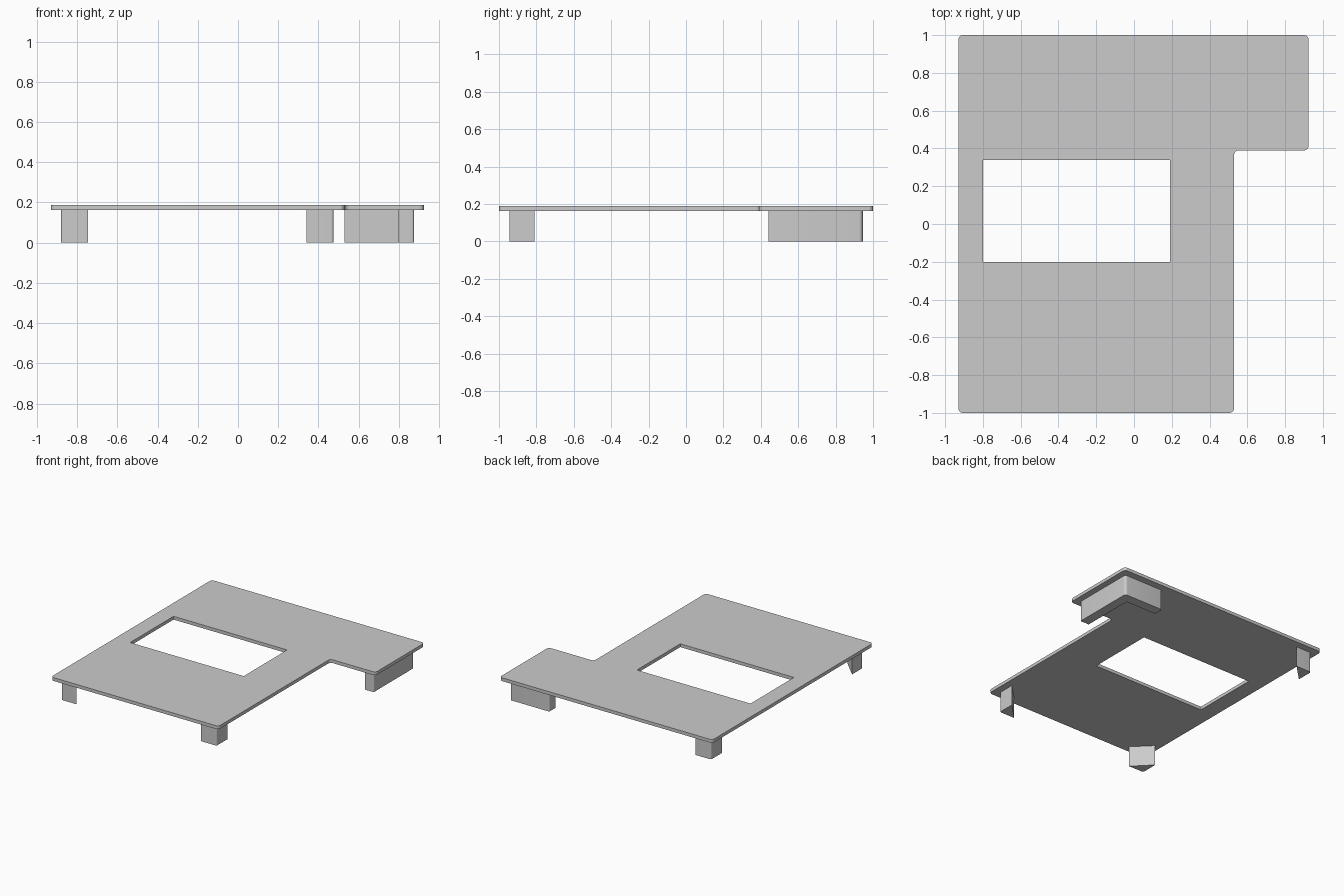
import bpy, bmesh, math
from mathutils import Vector

cube = bpy.data.objects.get("Cube")
if cube:
    bpy.data.objects.remove(cube)

PLATE_BOTTOM, PLATE_TOP = 0.162, 0.188

grey = bpy.data.materials.new("plain_grey")
grey.use_nodes = True
colour = (0.6, 0.6, 0.6, 1)
grey.diffuse_color = colour
grey.node_tree.nodes["Principled BSDF"].inputs["Base Color"].default_value = colour


def rounded(points, radii, steps=6):
    """Replace each corner of an outline by an arc of the given radius."""
    outline = []
    for i, (p, r) in enumerate(zip(points, radii)):
        p = Vector(p)
        if r == 0:
            outline.append(p)
            continue
        a = (Vector(points[i - 1]) - p).normalized()
        b = (Vector(points[(i + 1) % len(points)]) - p).normalized()
        half = a.angle(b) / 2
        centre = p + (a + b).normalized() * r / math.sin(half)
        start = p + a * r / math.tan(half) - centre
        end = p + b * r / math.tan(half) - centre
        for k in range(steps + 1):
            outline.append(centre + start.lerp(end, k / steps).normalized() * r)
    return outline


def extrude(name, loops, bottom, top):
    """Fill the outlines (later ones are holes) and extrude them upward."""
    bm = bmesh.new()
    edges = []
    for loop in loops:
        verts = [bm.verts.new((p[0], p[1], bottom)) for p in loop]
        edges += [bm.edges.new((v, verts[i - 1])) for i, v in enumerate(verts)]
    bmesh.ops.triangle_fill(bm, edges=edges, use_beauty=True)
    result = bmesh.ops.extrude_face_region(bm, geom=bm.faces[:], use_keep_orig=True)
    moved = [g for g in result["geom"] if isinstance(g, bmesh.types.BMVert)]
    bmesh.ops.translate(bm, vec=(0, 0, top - bottom), verts=moved)
    bmesh.ops.recalc_face_normals(bm, faces=bm.faces[:])
    mesh = bpy.data.meshes.new(name)
    bm.to_mesh(mesh)
    bm.free()
    mesh.materials.append(grey)
    obj = bpy.data.objects.new(name, mesh)
    bpy.context.collection.objects.link(obj)
    bpy.ops.object.select_all(action="DESELECT")
    obj.select_set(True)
    bpy.context.view_layer.objects.active = obj
    bpy.ops.object.shade_smooth_by_angle(angle=math.radians(30))


# Plate with a side wing and a rectangular window
left, right, wing, notch = -0.93, 0.53, 0.925, 0.39
plate = [(left, -1), (right, -1), (right, notch), (wing, notch), (wing, 1), (left, 1)]
window = [(-0.8, -0.2), (0.19, -0.2), (0.19, 0.34), (-0.8, 0.34)]
extrude("plate", [rounded(plate, [0.025] * 6), window], PLATE_BOTTOM, PLATE_TOP)

# Three triangular corner feet, each pointing inward along x and y
SIZE = 0.135
for name, x, y, dx, dy in (
    ("front_right_foot", -0.88, -0.945, 1, 1),
    ("front_left_foot", 0.475, -0.945, -1, 1),
    ("back_right_foot", -0.88, 0.945, 1, -1),
):
    corner = [(x, y), (x + SIZE * dx, y), (x, y + SIZE * dy)]
    extrude(name, [rounded(corner, [0.012, 0, 0])], 0, PLATE_BOTTOM)

# L-shaped foot under the wing
x0, x1, y0, y1, thick = 0.53, 0.875, 0.44, 0.945, 0.077
bracket = [(x1, y0), (x1, y1), (x0, y1), (x0, y1 - thick),
           (x1 - thick, y1 - thick), (x1 - thick, y0)]
extrude("wing_foot", [rounded(bracket, [0.01, 0.02, 0.01, 0, 0, 0])], 0, PLATE_BOTTOM)
